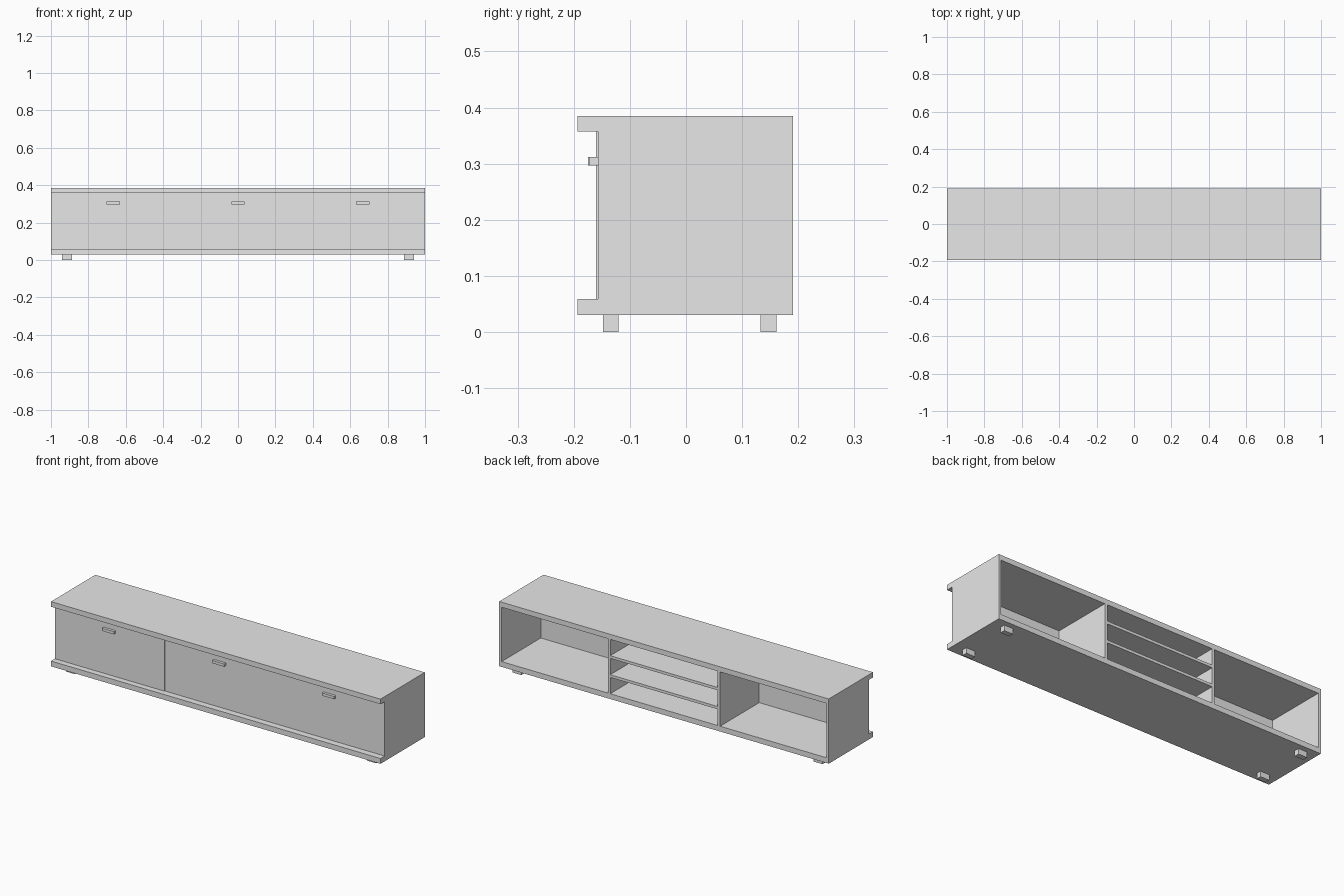
import bpy
import bmesh

cube = bpy.data.objects.get("Cube")
if cube:
    bpy.data.objects.remove(cube, do_unlink=True)

grey = bpy.data.materials.new("light_grey")
grey.use_nodes = True
grey.diffuse_color = (0.8, 0.8, 0.8, 1)
grey.node_tree.nodes["Principled BSDF"].inputs["Base Color"].default_value = (0.8, 0.8, 0.8, 1)


def box(name, x, y, z):
    """Flat-sided box from (min, max) ranges on each axis."""
    bm = bmesh.new()
    bmesh.ops.create_cube(bm, size=1)
    for v in bm.verts:
        v.co = [r[0] if c < 0 else r[1] for c, r in zip(v.co, (x, y, z))]
    mesh = bpy.data.meshes.new(name)
    bm.to_mesh(mesh)
    bm.free()
    mesh.materials.append(grey)
    obj = bpy.data.objects.new(name, mesh)
    bpy.context.collection.objects.link(obj)
    return obj


FRONT, BACK = -0.193, 0.191
LOW, HIGH = 0.059, 0.357       # inside height
DOOR_BACK = -0.148
PANEL = 0.015
THIRD = 1 / 3
inside_z = (LOW, HIGH)
inside_y = (DOOR_BACK, BACK)

# Top and bottom boards overhang the doors
box("top_board", (-1, 1), (FRONT, BACK), (HIGH, 0.385))
box("bottom_board", (-1, 1), (FRONT, BACK), (0.03, LOW))

# Side panels, dividers and feet, mirrored
for side, s in (("left", 1), ("right", -1)):
    def span(a, b):
        return tuple(sorted((s * a, s * b)))
    box(side + "_side_panel", span(1 - PANEL, 1), inside_y, inside_z)
    box(side + "_divider", span(THIRD - PANEL / 2, THIRD + PANEL / 2), inside_y, inside_z)
    for end, y in (("front", -0.148), ("back", 0.133)):
        box(f"{side}_{end}_foot", span(0.887, 0.941), (y, y + 0.028), (0, 0.03))

# Two shelves in the open middle bay
gap = (HIGH - LOW - 2 * PANEL) / 3
for i in range(2):
    z = LOW + gap + i * (gap + PANEL)
    box(f"shelf_{i + 1}", (-THIRD + PANEL / 2, THIRD - PANEL / 2), inside_y, (z, z + PANEL))

# Doors with bar handles; the right door stands slightly proud
for name, i, face in (("right", -1, -0.16), ("middle", 0, -0.157), ("left", 1, -0.157)):
    mid = i * 2 * THIRD
    box(name + "_door", (mid - THIRD, mid + THIRD), (face, DOOR_BACK), inside_z)
    box(name + "_handle", (mid - 0.036, mid + 0.036), (face - 0.015, face), (0.297, 0.312))
